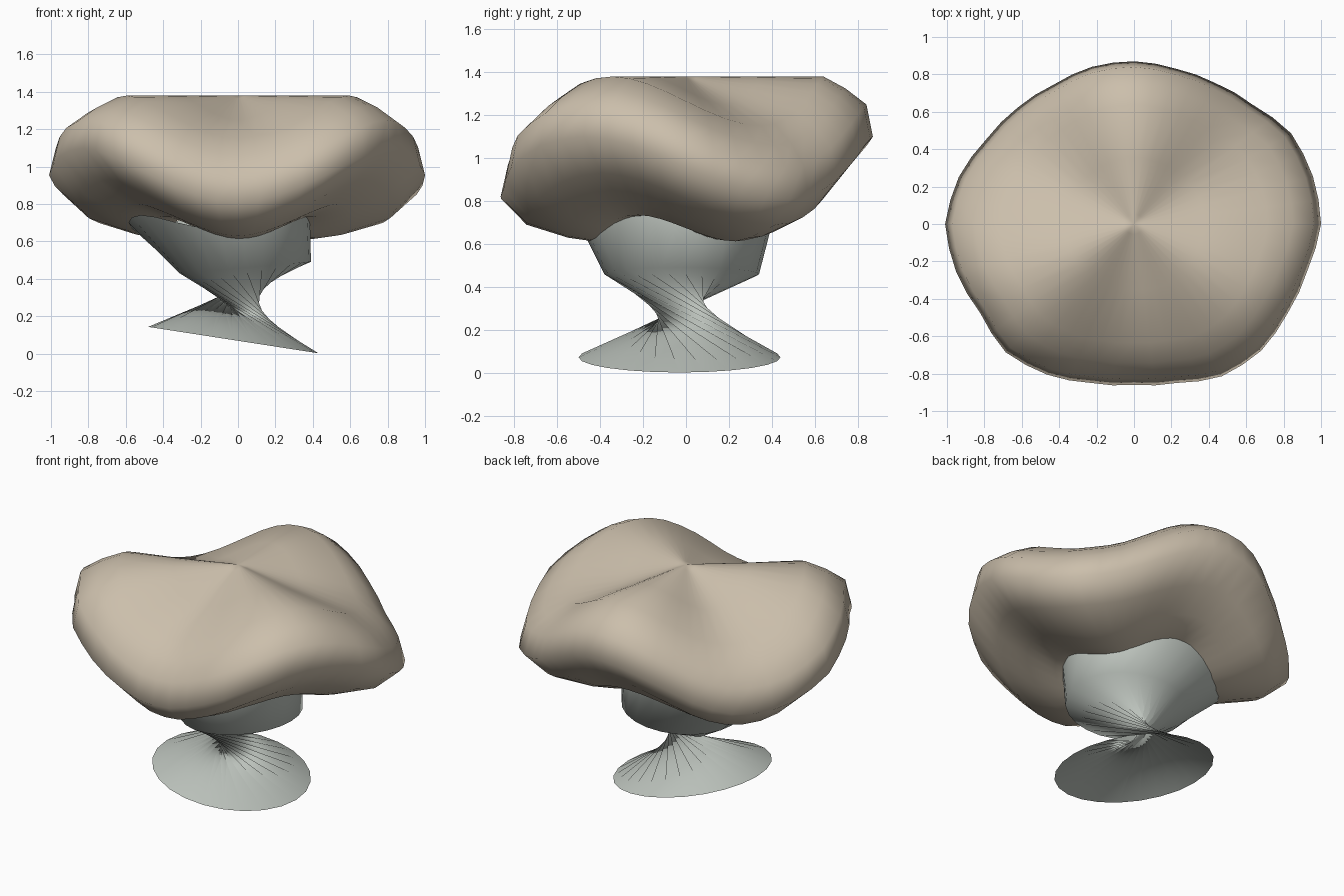
import bpy, math
from mathutils import Vector

if "Cube" in bpy.data.objects:
    bpy.data.objects.remove(bpy.data.objects["Cube"])


def make_object(name, rings, colour, pole=None):
    """Skin a stack of closed rings, optionally closed at a pole point."""
    n = len(rings[0])
    verts = [v for ring in rings for v in ring]
    faces = []
    for k in range(len(rings) - 1):
        for i in range(n):
            j = (i + 1) % n
            a, b, c, d = k * n + i, k * n + j, (k + 1) * n + j, (k + 1) * n + i
            faces += [(a, b, c), (a, c, d)]
    if pole:
        verts.append(pole)
        top = (len(rings) - 1) * n
        faces += [(top + i, top + (i + 1) % n, len(verts) - 1) for i in range(n)]
    mesh = bpy.data.meshes.new(name)
    mesh.from_pydata(verts, [], faces)
    mesh.shade_smooth()
    obj = bpy.data.objects.new(name, mesh)
    bpy.context.collection.objects.link(obj)
    mat = bpy.data.materials.new(name + "_colour")
    mat.diffuse_color = (*colour, 1)
    mat.use_nodes = True
    mat.node_tree.nodes["Principled BSDF"].inputs["Base Color"].default_value = mat.diffuse_color
    mesh.materials.append(mat)
    return obj


# Cap: profiles of a raised and a drooping lobe, blended three times around
HIGH = [(.36, .73), (.49, .735), (.66, .80), (.83, .93), (1, 1.10), (.965, 1.25),
        (.85, 1.325), (.73, 1.38), (.40, 1.38), (.06, 1.38)]
LOW = [(.36, .62), (.49, .613), (.63, .63), (.86, .69), (1, .81), (.96, .96),
       (.86, 1.06), (.73, 1.15), (.40, 1.25), (.06, 1.365)]
# Outer radius every 15 degrees, counter-clockwise from +x
RADIUS = [1.0, .99, .97, .90, .87, .86, .87, .87, .86, .88, .91, .97,
          1.01, .985, .95, .97, .93, .88, .86, .88, .94, .96, .95, .96]
SEG = 48
cap_rings = []
for hi, lo in zip(HIGH, LOW):
    ring = []
    for i in range(SEG):
        a = 2 * math.pi * i / SEG
        w = .5 - .5 * math.cos(3 * (a + math.pi / 2))
        p = Vector(lo).lerp(Vector(hi), w)
        k = i // 2
        r = (RADIUS[k] + RADIUS[(k + i % 2) % 24]) / 2
        # outline variation fades out toward the axis
        r = p.x * (.9 + (r - .9) * min(1, p.x * 1.1))
        ring.append((r * math.cos(a), r * math.sin(a), p.y))
    cap_rings.append(ring)
make_object("mushroom_cap", cap_rings, (.60, .52, .41), (0, 0, 1.38))


# Stem: tilted foot ring twisted through a narrow waist into a flared cup
def tilted_ring(cx, cy, cz, rx, ry, slope, turn, wave=0, n=24):
    ring = []
    for i in range(n):
        a = 2 * math.pi * i / n + math.radians(turn)
        x, y = rx * math.cos(a), ry * math.sin(a)
        z = cz + slope * x - wave * math.cos(3 * (a + math.pi / 2))
        ring.append(Vector((cx + x, cy + y, z)))
    return ring


foot = tilted_ring(-.025, -.03, .073, .455, .47, -.155, 0)
collar = tilted_ring(.04, -.02, .46, .35, .36, .09, -165)
cup = tilted_ring(-.10, -.035, .71, .485, .45, .02, -165, .04)
make_object("twisted_stem", [foot, collar, cup], (.50, .54, .50))
